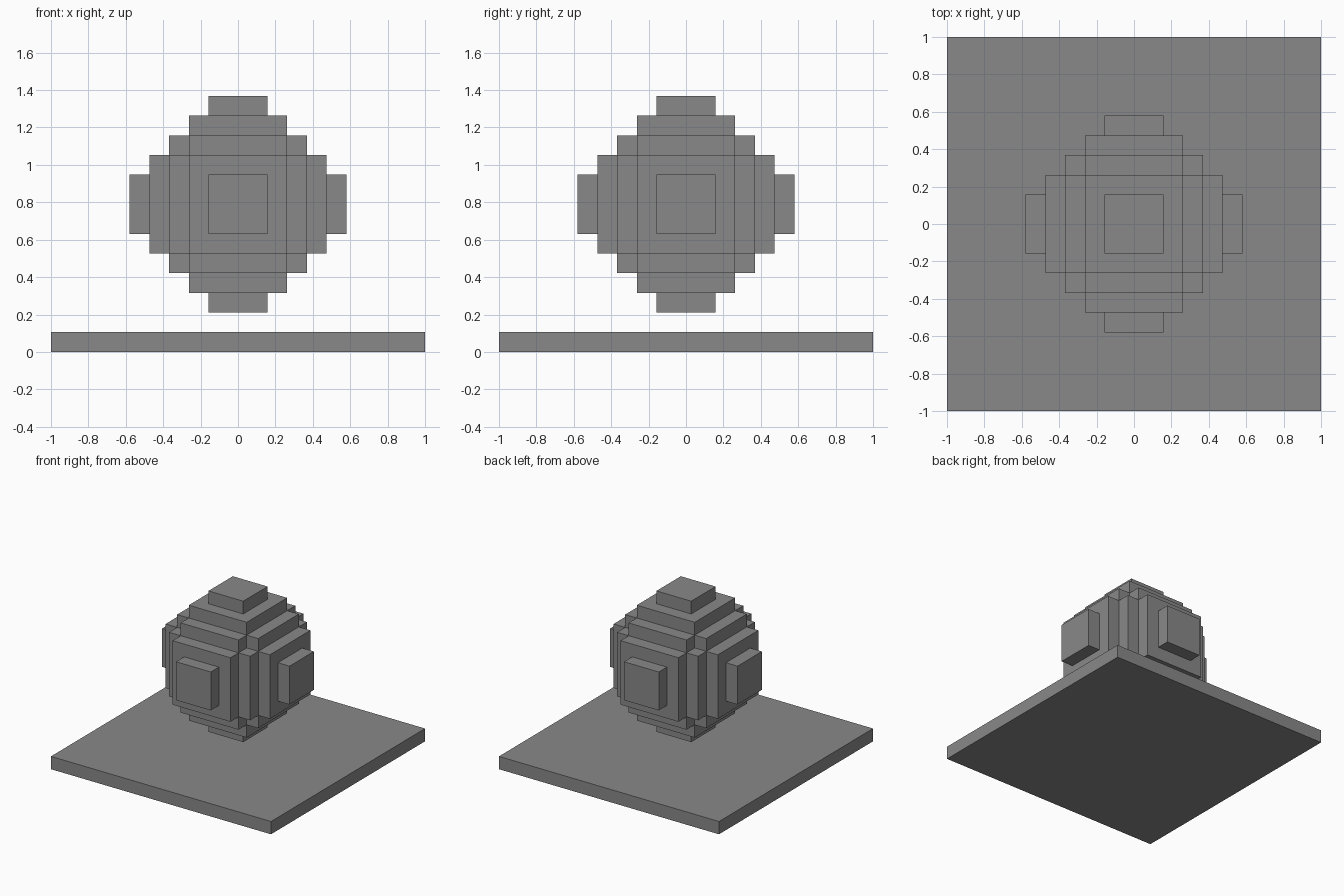
import bpy
import bmesh
from itertools import product
from mathutils import Vector

default_cube = bpy.data.objects.get("Cube")
if default_cube:
    bpy.data.objects.remove(default_cube, do_unlink=True)

UNIT = 2 / 19  # edge of one block

grey = bpy.data.materials.new("stone grey")
grey.use_nodes = True
colour = (0.25, 0.25, 0.25, 1)
grey.diffuse_color = colour
grey.node_tree.nodes["Principled BSDF"].inputs["Base Color"].default_value = colour


def add_object(name, bm, z):
    mesh = bpy.data.meshes.new(name)
    bm.to_mesh(mesh)
    bm.free()
    mesh.materials.append(grey)
    obj = bpy.data.objects.new(name, mesh)
    obj.location.z = z
    bpy.context.collection.objects.link(obj)


# Blocks of the ball fit inside one of three slabs, in any orientation
SLABS = [(5, 1, 1), (4, 2, 2), (3, 3, 2)]


def is_filled(cell):
    reach = sorted((abs(c) for c in cell), reverse=True)
    return any(all(r <= s for r, s in zip(reach, slab)) for slab in SLABS)


# Ball: only the exposed block faces, merged into flat regions
bm = bmesh.new()
for cell in product(range(-5, 6), repeat=3):
    if not is_filled(cell):
        continue
    centre = Vector(cell)
    for axis, sign in product(range(3), (-1, 1)):
        normal = Vector((0, 0, 0))
        normal[axis] = sign
        if is_filled(tuple(round(c) for c in centre + normal)):
            continue
        u = Vector((0, 0, 0))
        u[(axis + 1) % 3] = 0.5
        v = normal.cross(u)
        middle = centre + normal / 2
        corners = (middle - u - v, middle + u - v, middle + u + v, middle - u + v)
        bm.faces.new([bm.verts.new(p * UNIT) for p in corners])
bmesh.ops.remove_doubles(bm, verts=bm.verts, dist=UNIT / 100)
bmesh.ops.dissolve_limit(bm, angle_limit=0.01, verts=bm.verts, edges=bm.edges)
add_object("block_ball", bm, 7.5 * UNIT)

# Square base plate
bm = bmesh.new()
bmesh.ops.create_cube(bm, size=1)
bmesh.ops.scale(bm, vec=(2, 2, UNIT), verts=bm.verts)
add_object("base_plate", bm, UNIT / 2)
